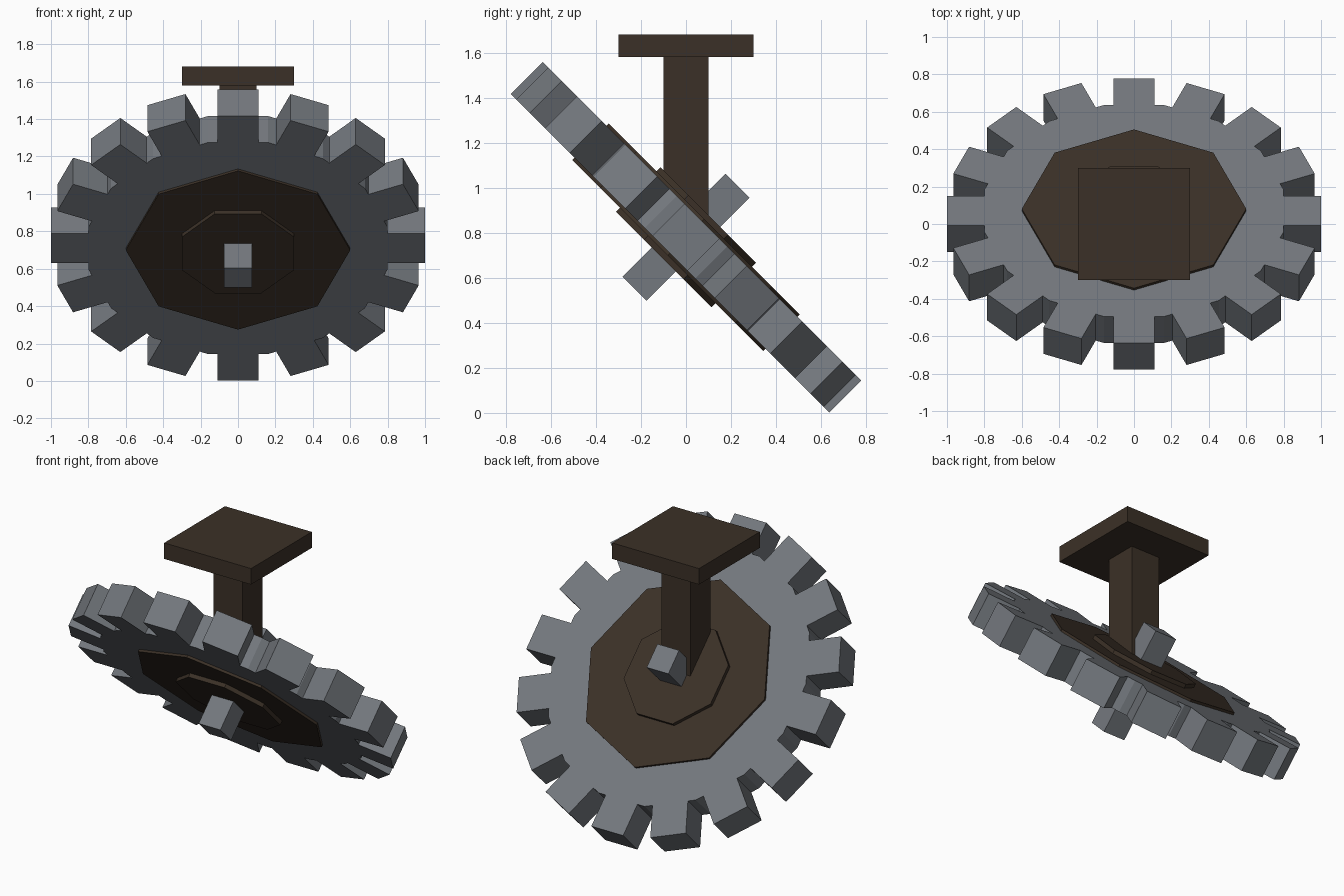
import bpy, bmesh, math
from mathutils import Matrix, Vector

if "Cube" in bpy.data.objects:
    bpy.data.objects.remove(bpy.data.objects["Cube"])

TEETH = 16
TILT = Matrix.Translation((0, 0, 0.78)) @ Matrix.Rotation(math.radians(-45), 4, 'X')


def material(name, rgb):
    m = bpy.data.materials.new(name)
    m.diffuse_color = (*rgb, 1)
    m.use_nodes = True
    m.node_tree.nodes["Principled BSDF"].inputs["Base Color"].default_value = m.diffuse_color
    return m


steel = material("grey_steel", (0.175, 0.19, 0.21))
wood = material("dark_wood", (0.044, 0.03, 0.02))


def prism(name, outline, z0, z1, mat, matrix=Matrix()):
    """Extrude a flat outline from z0 to z1, then place it with matrix."""
    bm = bmesh.new()
    base = bm.faces.new([bm.verts.new((x, y, z0)) for x, y in outline])
    ext = bmesh.ops.extrude_face_region(bm, geom=[base])
    top = [v for v in ext["geom"] if isinstance(v, bmesh.types.BMVert)]
    bmesh.ops.translate(bm, verts=top, vec=(0, 0, z1 - z0))
    bmesh.ops.recalc_face_normals(bm, faces=bm.faces)
    bm.transform(matrix)
    me = bpy.data.meshes.new(name)
    bm.to_mesh(me)
    bm.free()
    me.materials.append(mat)
    ob = bpy.data.objects.new(name, me)
    bpy.context.collection.objects.link(ob)
    return ob


def polygon(n, radius, start=0.0):
    return [(radius * math.cos(start + i * math.tau / n),
             radius * math.sin(start + i * math.tau / n)) for i in range(n)]


def square(h):
    return [(-h, -h), (h, -h), (h, h), (-h, h)]


# Toothed wheel: square teeth on the flats of a 16-sided body
gear = []
root, tip, half = 0.8, 1.0, 0.11
for i in range(TEETH):
    turn = Matrix.Rotation(i * math.tau / TEETH, 2)
    valley = root * math.tan(math.pi / TEETH)
    for p in ((root, -valley), (root, -half), (tip, -half), (tip, half), (root, half)):
        gear.append(tuple(turn @ Vector(p)))
prism("gear_wheel", gear, -0.1, 0.1, steel, TILT)

# Eight-sided cover plates and hub plates on both faces
for side, s in (("lower", -1), ("upper", 1)):
    prism(side + "_cover_plate", polygon(8, 0.6), s * 0.095, s * 0.115, wood, TILT)
    prism(side + "_hub_plate", polygon(8, 0.325, math.pi / 8), s * 0.11, s * 0.14, wood, TILT)

# Square axle through the wheel
prism("axle", square(0.075), -0.323, 0.323, steel, TILT)

# Upright post and mounting slab
prism("support_post", square(0.1), 0.8, 1.58, wood)
prism("mounting_slab", square(0.3), 1.58, 1.68, wood)
